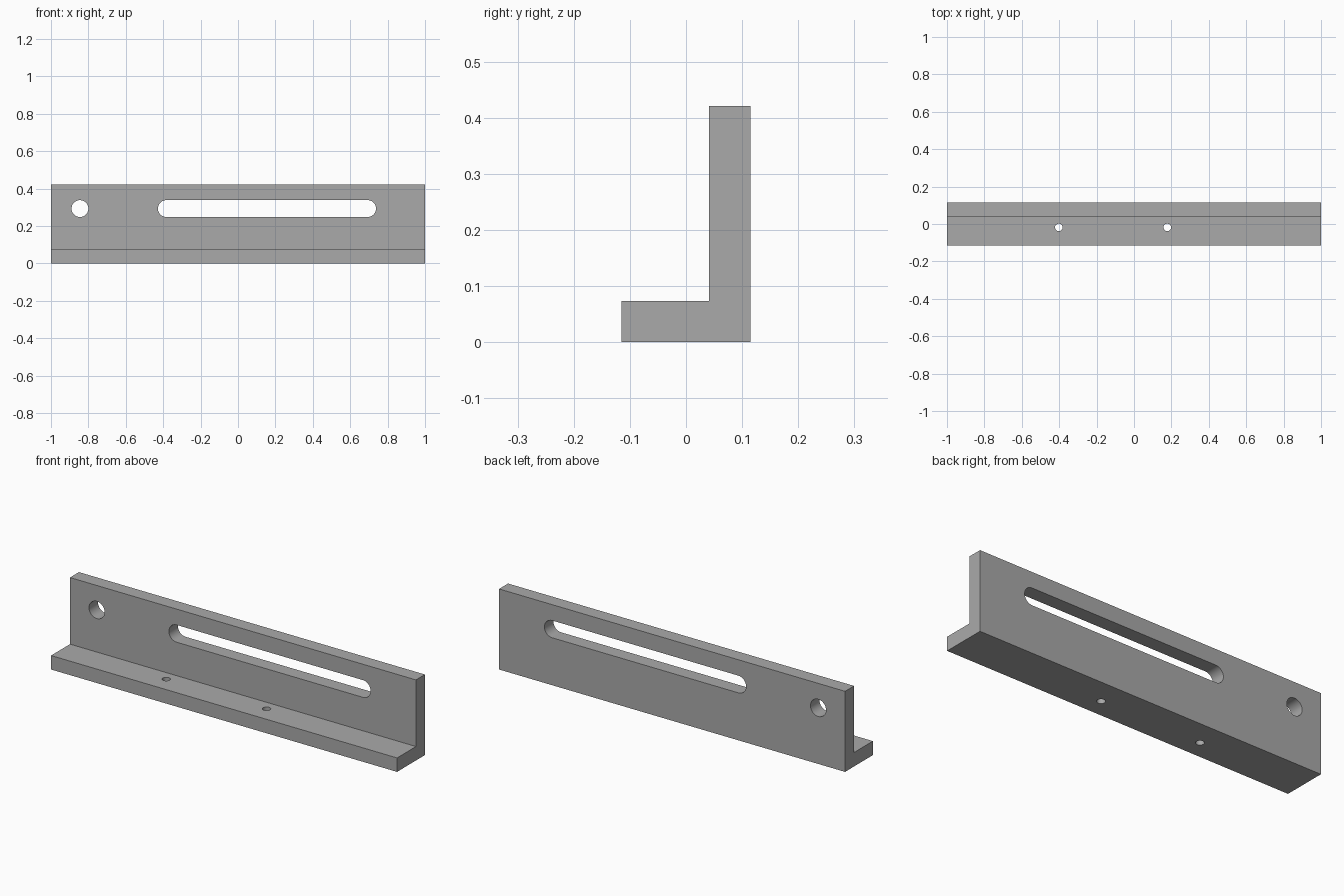
import bpy, bmesh, math
from mathutils import Matrix

if "Cube" in bpy.data.objects:
    bpy.data.objects.remove(bpy.data.objects["Cube"])

grey = bpy.data.materials.new("plain grey")
grey.diffuse_color = (0.40, 0.40, 0.40, 1)
grey.use_nodes = True
grey.node_tree.nodes["Principled BSDF"].inputs["Base Color"].default_value = grey.diffuse_color


def prism(name, outline, depth, matrix):
    """Extrude a flat outline along its local z, centred, then place it."""
    bm = bmesh.new()
    face = bm.faces.new([bm.verts.new((x, y, -depth / 2)) for x, y in outline])
    ext = bmesh.ops.extrude_face_region(bm, geom=[face])
    bmesh.ops.translate(bm, vec=(0, 0, depth),
                        verts=[v for v in ext["geom"] if isinstance(v, bmesh.types.BMVert)])
    bmesh.ops.recalc_face_normals(bm, faces=bm.faces)
    bm.transform(matrix)
    mesh = bpy.data.meshes.new(name)
    bm.to_mesh(mesh)
    bm.free()
    mesh.materials.append(grey)
    obj = bpy.data.objects.new(name, mesh)
    bpy.context.collection.objects.link(obj)
    return obj


def slot(x0, x1, y, r, n=24):
    """Rounded slot outline; a circle when both ends coincide."""
    pts = []
    for cx, start in ((x1, -math.pi / 2), (x0, math.pi / 2)):
        last = n + 1 if x0 != x1 else n
        for i in range(last):
            a = start + math.pi * i / n
            pts.append((cx + r * math.cos(a), y + r * math.sin(a)))
    return pts


# L-shaped bar, profile in y and z, extruded along x
along_x = Matrix(((0, 0, 1, 0), (1, 0, 0, 0), (0, 1, 0, 0), (0, 0, 0, 1)))
profile = [(-0.115, 0), (0.115, 0), (0.115, 0.421), (0.041, 0.421),
           (0.041, 0.073), (-0.115, 0.073)]
bracket = prism("angle_bracket", profile, 2.0, along_x)

# Cutters: wall hole and slot (through y), two screw holes (through z)
through_y = Matrix.Translation((0, 0.078, 0)) @ Matrix.Rotation(math.pi / 2, 4, "X")
through_z = Matrix.Translation((0, 0, 0.036))
cutters = [
    prism("wall_hole_cutter", slot(-0.845, -0.845, 0.293, 0.045), 0.12, through_y),
    prism("wall_slot_cutter", slot(-0.383, 0.693, 0.293, 0.045), 0.12, through_y),
    prism("screw_hole_cutter_left", slot(-0.402, -0.402, -0.018, 0.02), 0.12, through_z),
    prism("screw_hole_cutter_right", slot(0.178, 0.178, -0.018, 0.02), 0.12, through_z),
]
bpy.context.view_layer.objects.active = bracket
bracket.select_set(True)
for cutter in cutters:
    mod = bracket.modifiers.new(cutter.name, "BOOLEAN")
    mod.operation = "DIFFERENCE"
    mod.solver = "EXACT"
    mod.object = cutter
    bpy.ops.object.modifier_apply(modifier=mod.name)
    bpy.data.objects.remove(cutter)

# Smooth hole walls, sharp edges elsewhere
bpy.ops.object.shade_smooth_by_angle(angle=math.radians(30))
